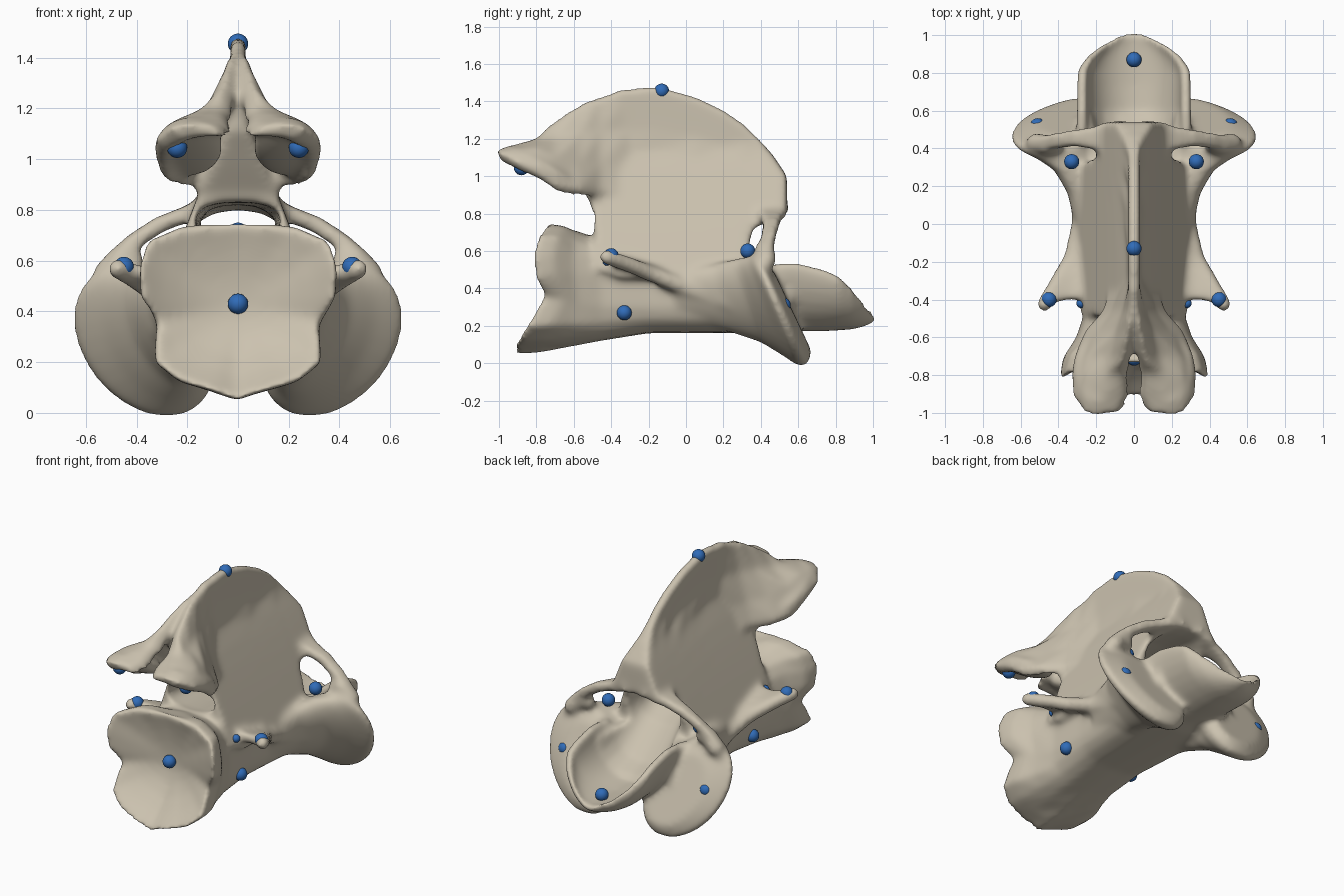
import bpy, bmesh, math
from mathutils import Matrix

default_cube = bpy.data.objects.get("Cube")
if default_cube:
    bpy.data.objects.remove(default_cube, do_unlink=True)


def make_material(name, colour):
    material = bpy.data.materials.new(name)
    material.use_nodes = True
    material.diffuse_color = (*colour, 1)
    shader = next(n for n in material.node_tree.nodes if n.type == "BSDF_PRINCIPLED")
    shader.inputs["Base Color"].default_value = (*colour, 1)
    shader.inputs["Roughness"].default_value = 0.6
    return material


def make_object(name, bm, material=None):
    bmesh.ops.recalc_face_normals(bm, faces=bm.faces[:])
    mesh = bpy.data.meshes.new(name)
    bm.to_mesh(mesh)
    bm.free()
    if material:
        mesh.materials.append(material)
    obj = bpy.data.objects.new(name, mesh)
    bpy.context.scene.collection.objects.link(obj)
    return obj


def loft(bm, rings):
    """Skin closed rings of equal length and cap both ends."""
    rows = [[bm.verts.new(point) for point in ring] for ring in rings]
    for a, b in zip(rows, rows[1:]):
        for i in range(len(a)):
            j = (i + 1) % len(a)
            bm.faces.new((a[i], a[j], b[j], b[i]))
    bm.faces.new(rows[0][::-1])
    bm.faces.new(rows[-1])


def oval(y, width, top, low, power=0.8, count=18):
    """Rounded upright ring, starting at its top and running towards +x."""
    def curve(value):
        return math.copysign(abs(value) ** power, value)
    middle, half = (top + low) / 2, (top - low) / 2
    angles = [math.tau * i / count for i in range(count)]
    return [(width * curve(math.sin(a)), y, middle + half * curve(math.cos(a))) for a in angles]


def sheet(bm, rows, offset, side):
    """Thick curved plate from rows of points."""
    rings = []
    for row in rows:
        back = [tuple(p + o for p, o in zip(point, offset)) for point in row]
        rings.append([(side * x, y, z) for x, y, z in row + back[::-1]])
    loft(bm, rings)


def bar(bm, path, side):
    """Round bar along mostly smooth points given as x, y, z, radius."""
    for start, end in zip(path, path[1:]):
        for step in range(9):
            t = step / 8
            x, y, z, r = (a + (b - a) * t for a, b in zip(start, end))
            bmesh.ops.create_icosphere(bm, subdivisions=2, radius=r,
                                       matrix=Matrix.Translation((side * x, y, z)))


bone = make_material("bone", (0.60, 0.54, 0.43))
blue = make_material("marker blue", (0.03, 0.15, 0.48))
bm = bmesh.new()

# Body: dished, waisted front face (x, z, lean) blending into plain ovals
half = [(0, .755, .09), (.22, .74, .07), (.365, .68, .03), (.4, .57, 0), (.395, .46, .01),
        (.32, .36, .07), (.335, .2, -.03), (.23, .12, -.08), (.1, .085, -.1), (0, .045, -.1)]
face = half + [(-x, z, d) for x, z, d in half[-2:0:-1]]
rings = []
for scale in (.15, .35, .55, .75, .9):
    square = scale ** 2
    rings.append([(x * scale, -.83 + .14 * (1 - square) + lean * square, .42 + (z - .42) * scale)
                  for x, z, lean in face])
sections = [(-.83, .39, .74, .06, 1), (-.71, .32, .72, .08, .75), (-.6, .28, .69, .1, .25),
            (-.45, .26, .66, .12, 0), (-.2, .26, .57, .16, 0), (.1, .28, .54, .16, 0),
            (.4, .3, .52, .16, 0), (.57, .29, .5, .18, 0)]
for y, width, top, low, mix in sections:
    ring = oval(y, width, top, low, 0.65)
    rings.append([(px + (fx - px) * mix, py + lean * mix, pz + (fz - pz) * mix)
                  for (px, py, pz), (fx, fz, lean) in zip(ring, face)])
loft(bm, rings)

# Rear peg: a wide spoon-shaped trough with thick rims
rings = []
angles = [math.pi / 2 * i / 8 for i in range(-8, 9)]
for y, width, top, floor, low in [(.42, .31, .53, .28, .17), (.6, .305, .535, .26, .17),
                                  (.74, .305, .5, .25, .17), (.82, .3, .465, .25, .175),
                                  (.89, .25, .4, .25, .18), (.95, .17, .33, .25, .195),
                                  (1.01, .06, .28, .255, .22)]:
    inner = [(.82 * width * math.sin(a), y, top - (top - floor) * math.cos(a)) for a in angles]
    outer = [(width * math.sin(a), y, top - (top - low) * math.cos(a)) for a in angles]
    rings.append(inner + outer[::-1])
loft(bm, rings)

# Arch and tall blade: flared walls rising to a thin crest
rings = []
for y, base, top in [(-.67, 1.12, 1.24), (-.58, .97, 1.33), (-.51, .86, 1.39), (-.47, .5, 1.41),
                     (-.35, .45, 1.465), (-.15, .45, 1.48), (.05, .45, 1.425), (.2, .45, 1.355),
                     (.31, .45, 1.28), (.36, .72, 1.23), (.46, .76, 1.12), (.54, .79, 1.0)]:
    heights = [base + (top - base) * i / 9 for i in range(10)]
    wall = [(.03 + .28 * max(0, (1.15 - z) / .7) ** .9, y, z) for z in heights]
    rings.append(wall + [(-x, y, z) for x, y, z in wall[::-1]])
loft(bm, rings)

for side in (1, -1):
    # Split crest spreading into the front flanges
    flange = [(-.3, [(.02, 1.46), (.025, 1.25), (.06, 1.05), (.12, .9)]),
              (-.46, [(.025, 1.435), (.06, 1.24), (.12, 1.06), (.17, .92)]),
              (-.57, [(.035, 1.395), (.1, 1.23), (.19, 1.07), (.27, .935)]),
              (-.7, [(.055, 1.31), (.13, 1.2), (.25, 1.11), (.32, .955)]),
              (-.8, [(.07, 1.2), (.15, 1.195), (.26, 1.15), (.34, 1.03)]),
              (-.92, [(.06, 1.15), (.16, 1.17), (.27, 1.14), (.33, 1.08)]),
              (-1.01, [(.1, 1.13), (.16, 1.14), (.22, 1.14), (.26, 1.13)])]
    sheet(bm, [[(x, y, z) for x, z in row] for y, row in flange], (-.05, .02, -.055), side)
    pad = (Matrix.Translation((side * .19, -.77, 1.05)) @ Matrix.Rotation(-.5, 4, "X")
           @ Matrix.Diagonal((.135, .22, .055, 1)))
    bmesh.ops.create_uvsphere(bm, u_segments=32, v_segments=20, radius=1, matrix=pad)

    # Flared rear wing, leaning back towards its lower edge
    rings = []
    for y, centre, width, top, low in [(-.05, .18, .09, .5, .22), (.2, .22, .1, .53, .17),
                                       (.35, .26, .14, .56, .11), (.43, .32, .2, .57, .04),
                                       (.48, .37, .268, .58, -.015), (.52, .37, .268, .575, -.015),
                                       (.57, .32, .18, .49, .06)]:
        lean = .38 * max(0, y + .05) / .5
        rings.append([(side * (centre + x + .3 * (z - .28)), py + lean * (.28 - z), z)
                      for x, py, z in oval(y, width, top, low, 1, 28)])
    loft(bm, rings)

    # Side process with its web
    bar(bm, [(.475, -.425, .568, .044), (.4, -.3, .525, .045), (.33, -.18, .475, .046),
             (.285, 0, .405, .05), (.27, .15, .36, .065), (.29, .33, .32, .09)], side)
    sheet(bm, [[(.44, -.42, .6), (.34, -.4, .58), (.2, -.4, .6)],
               [(.36, -.25, .54), (.3, -.22, .54), (.2, -.2, .56)],
               [(.28, -.03, .45), (.22, 0, .5), (.15, 0, .53)]], (0, 0, -.06), side)

    # Broad bridge from the arch to the wing, over the side opening
    sheet(bm, [[(.08, .36, .9), (.08, .55, .85)], [(.19, .39, .82), (.2, .52, .82)],
               [(.32, .41, .77), (.33, .5, .77)], [(.43, .4, .695), (.44, .48, .7)],
               [(.5, .39, .61), (.53, .46, .62)], [(.54, .38, .5), (.58, .45, .53)]],
          (-.03, 0, -.055), side)
    bar(bm, [(.41, .42, .6, .045), (.46, .42, .61, .055), (.52, .43, .55, .055)], side)

vertebra = make_object("vertebra", bm, bone)

# Cutter: the long canal that opens into the rear trough
bm = bmesh.new()
loft(bm, [oval(*ring) for ring in [
    (-.72, .17, .84, .735), (-.46, .17, .83, .68), (-.1, .15, .82, .66), (.25, .17, .82, .5),
    (.45, .21, .8, .33), (.6, .235, .8, .275), (.75, .22, .8, .27)]])
cutter = make_object("canal_cutter", bm)
cutter.hide_render = True

# Fuse, cut and soften the bone into one smooth surface
fuse = vertebra.modifiers.new("fuse", "REMESH")
fuse.mode, fuse.voxel_size = "VOXEL", 0.016
cut = vertebra.modifiers.new("cut", "BOOLEAN")
cut.operation, cut.solver, cut.object = "DIFFERENCE", "EXACT", cutter
blend = vertebra.modifiers.new("blend", "REMESH")
blend.mode, blend.voxel_size = "VOXEL", 0.014
soften = vertebra.modifiers.new("soften", "SMOOTH")
soften.factor, soften.iterations = 0.5, 18

bpy.context.view_layer.update()
graph = bpy.context.evaluated_depsgraph_get()
finished = bpy.data.meshes.new_from_object(vertebra.evaluated_get(graph))
vertebra.modifiers.clear()
vertebra.data = finished
finished.materials.clear()
finished.materials.append(bone)
for polygon in finished.polygons:
    polygon.material_index = 0
    polygon.use_smooth = True
bpy.data.objects.remove(cutter, do_unlink=True)

# Marker balls, with those off the centre line mirrored
markers = {"crest": (0, -.13, 1.455), "front_face": (0, -.71, .43), "canal_floor": (0, -.13, .71),
           "rear_peg": (0, .87, .275), "flange": (.24, -.88, 1.045), "process": (.45, -.4, .575),
           "notch": (.28, -.42, .545), "opening": (.33, .33, .6), "wing": (.51, .52, .31),
           "body_side": (.25, -.33, .27)}
for name, (x, y, z) in markers.items():
    for side, label in ((1, "left"), (-1, "right")) if x else ((1, "middle"),):
        bm = bmesh.new()
        size = 0.025 if name == "notch" else 0.04
        bmesh.ops.create_uvsphere(bm, u_segments=24, v_segments=14, radius=size)
        ball = make_object(f"{name}_marker_{label}", bm, blue)
        ball.location = (side * x, y, z)
        for polygon in ball.data.polygons:
            polygon.use_smooth = True
